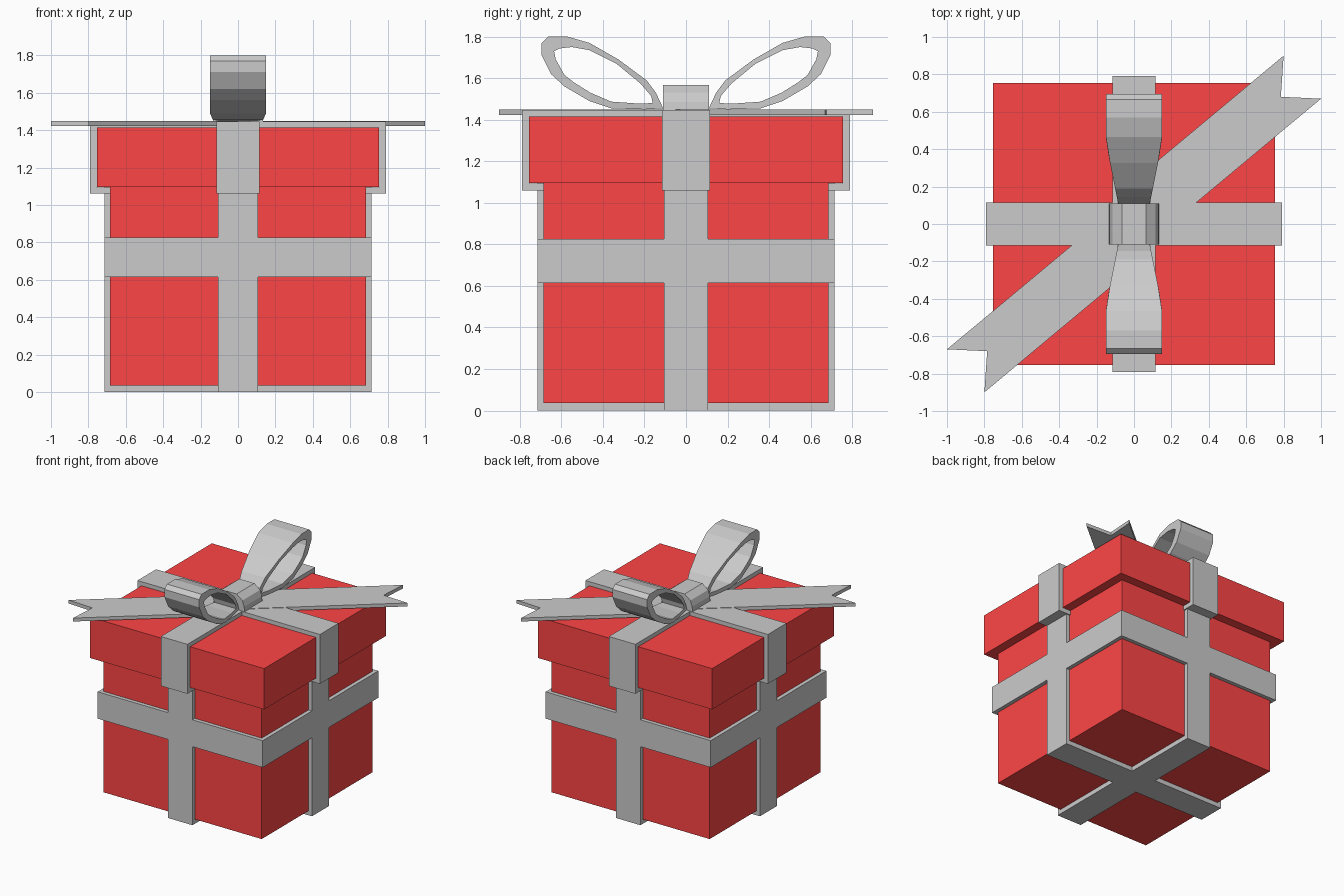
import bpy, bmesh
from mathutils import Matrix
from math import pi

if "Cube" in bpy.data.objects:
    bpy.data.objects.remove(bpy.data.objects["Cube"])

red = bpy.data.materials.new("red_paper")
red.diffuse_color = (1.0, 0.06, 0.06, 1)
red.use_nodes = True
red.node_tree.nodes["Principled BSDF"].inputs["Base Color"].default_value = red.diffuse_color


def finish(name, bm, mat=None):
    bmesh.ops.recalc_face_normals(bm, faces=bm.faces)
    me = bpy.data.meshes.new(name)
    bm.to_mesh(me)
    bm.free()
    ob = bpy.data.objects.new(name, me)
    bpy.context.collection.objects.link(ob)
    if mat:
        me.materials.append(mat)
    return ob


def box(name, half, z0, z1, mat):
    bm = bmesh.new()
    m = Matrix.Translation((0, 0, (z0 + z1) / 2)) @ Matrix.Diagonal((2 * half, 2 * half, z1 - z0, 1))
    bmesh.ops.create_cube(bm, size=1, matrix=m)
    return finish(name, bm, mat)


def prism(name, pts, direction):
    """Extrude a flat 3D outline along a direction."""
    bm = bmesh.new()
    face = bm.faces.new([bm.verts.new(p) for p in pts])
    new = bmesh.ops.extrude_face_region(bm, geom=[face], use_keep_orig=True)
    bmesh.ops.translate(bm, vec=direction, verts=[v for v in new["geom"] if isinstance(v, bmesh.types.BMVert)])
    return finish(name, bm)


def ring(name, outer, inner, half_width, turn=0):
    """Closed hollow band: paired outer/inner (y, z) outlines, width varies with y."""
    bm = bmesh.new()
    rows = []
    for side, pts in ((-1, outer), (1, outer), (1, inner), (-1, inner)):
        rows.append([bm.verts.new((side * half_width(y), y, z)) for y, z in pts])
    n = len(outer)
    for r in range(4):
        a, b = rows[r], rows[(r + 1) % 4]
        for i in range(n):
            j = (i + 1) % n
            bm.faces.new((a[i], a[j], b[j], b[i]))
    bm.transform(Matrix.Rotation(turn, 4, 'Z'))
    return finish(name, bm)


# Box and lid
box("box_body", 0.685, 0.035, 1.095, red)
box("lid", 0.755, 1.095, 1.415, red)

# Ribbons crossing under the body and over the lid (right half, then mirrored)
body_half = [(0.715, 0), (0.715, 1.095), (0.684, 1.095), (0.684, 0.036)]
lid_half = [(0.79, 1.447), (0.79, 1.06), (0.684, 1.06), (0.684, 1.094), (0.754, 1.094), (0.754, 1.414)]
for label, half, w in (("body_ribbon", body_half, 0.106), ("lid_ribbon", lid_half, 0.115)):
    outline = half + [(-x, z) for x, z in reversed(half)]
    prism(label + "_side", [(x, -w, z) for x, z in outline], (0, 2 * w, 0))
    prism(label + "_front", [(-w, x, z) for x, z in outline], (2 * w, 0, 0))

# Band around the body
bm = bmesh.new()
corners = ((-1, -1), (1, -1), (1, 1), (-1, 1))
loops = [[bm.verts.new((x * h, y * h, z)) for x, y in corners]
         for h, z in ((0.715, 0.615), (0.715, 0.825), (0.684, 0.825), (0.684, 0.615))]
for r in range(4):
    a, b = loops[r], loops[(r + 1) % 4]
    for i in range(4):
        j = (i + 1) % 4
        bm.faces.new((a[i], a[j], b[j], b[i]))
finish("middle_band", bm)

# Bow loops
outer = [(0.11, 1.455), (0.145, 1.53), (0.19, 1.59), (0.325, 1.69), (0.465, 1.77), (0.57, 1.80), (0.665, 1.80),
         (0.695, 1.77), (0.695, 1.71), (0.65, 1.62), (0.585, 1.56), (0.465, 1.49), (0.36, 1.455), (0.2, 1.45)]
inner = [(0.16, 1.48), (0.168, 1.515), (0.22, 1.575), (0.335, 1.67), (0.465, 1.735), (0.55, 1.75), (0.61, 1.743),
         (0.635, 1.73), (0.627, 1.69), (0.585, 1.615), (0.54, 1.58), (0.46, 1.53), (0.36, 1.487), (0.23, 1.478)]


def loop_width(y):
    if y < 0.34:
        return 0.085 + (y - 0.11) * 0.2
    return min(0.15, 0.131 + (y - 0.34) * 0.173)


ring("bow_loop_back", outer, inner, loop_width)
ring("bow_loop_front", outer, inner, loop_width, pi)

# Knot
knot_half = [(0.135, 1.44), (0.13, 1.485), (0.115, 1.53), (0.065, 1.568)]
knot = knot_half + [(-x, z) for x, z in reversed(knot_half)]
prism("bow_knot", [(x, -0.11, z) for x, z in knot], (0, 0.22, 0))

# Notched ribbon tails
tail = [(0.8, 0.9), (0.785, 0.68), (1.0, 0.67), (0.0, -0.163), (0.0, 0.233)]
for label, s in (("back", 1), ("front", -1)):
    prism("ribbon_tail_" + label, [(s * x, s * y, 1.423) for x, y in tail], (0, 0, 0.027))
